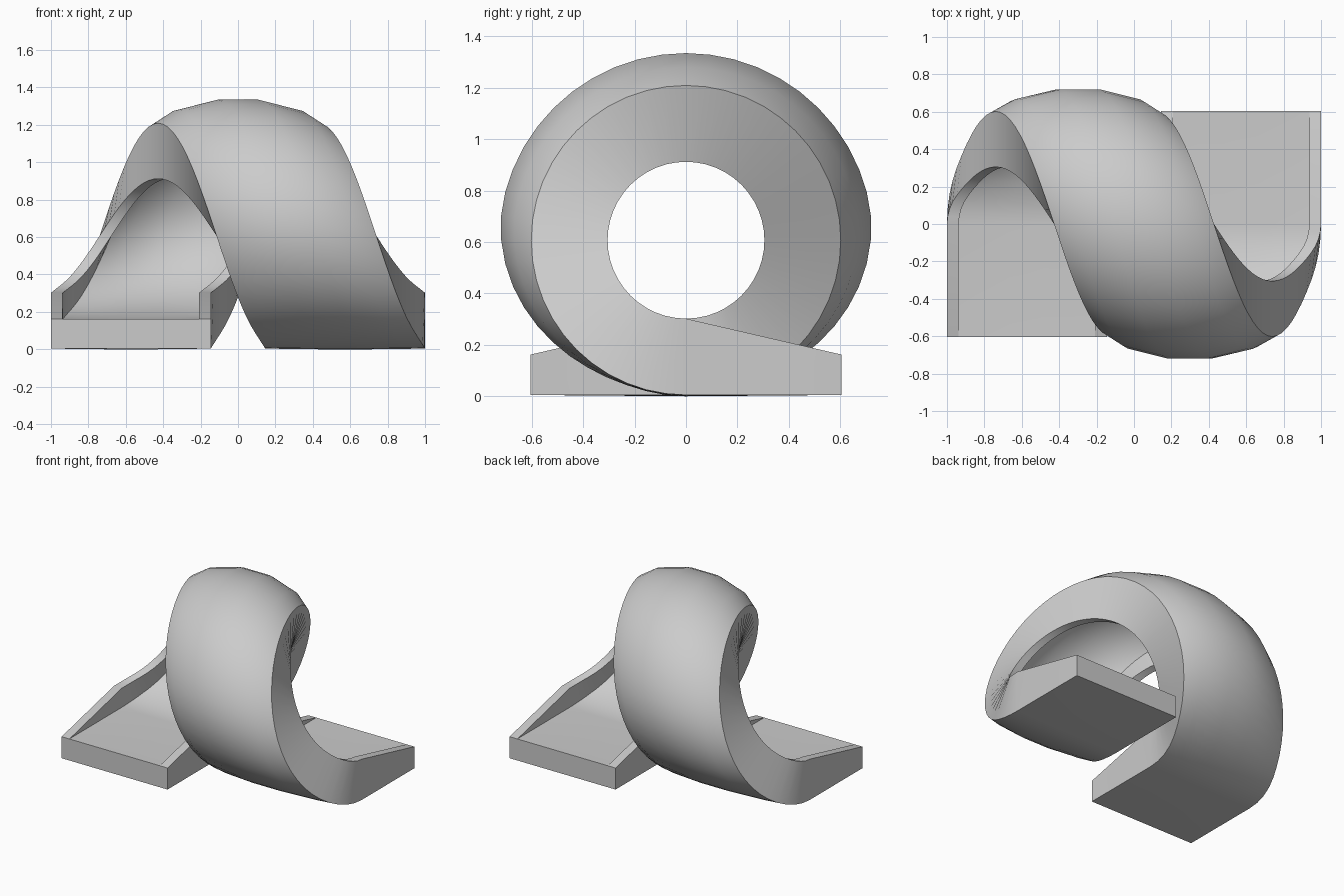
import bpy, bmesh
from math import sin, cos, pi, radians

if "Cube" in bpy.data.objects:
    bpy.data.objects.remove(bpy.data.objects["Cube"], do_unlink=True)

CENTRE_Z = 0.607
EDGE_R, RAIL_R, FLOOR_R = 0.602, 0.305, 0.445   # radii of underside edge, rail top, floor
HALF, RAIL_W, BULGE = 0.4275, 0.063, 0.132      # half width, rail width, belly depth
STEPS, LENGTH = 48, 0.605
EASE = radians(30)                              # turn over which the sideways drift starts
SPAN = [-1, -0.75, -0.25, 0.25, 0.75, 1]


def belly(s):
    return BULGE * (1 - s * s) ** 0.75


def section(swell, rail_r):
    """Closed channel profile as (sideways, radius) pairs."""
    inner = HALF - RAIL_W
    under = [(s * HALF, EDGE_R + swell * belly(s)) for s in SPAN]
    floor = [(s * inner, FLOOR_R + swell * belly(s)) for s in reversed(SPAN)]
    return (under + [(HALF, rail_r), (inner, rail_r)] + floor
            + [(-inner, rail_r), (-HALF, rail_r)])


def drift(angle):
    """Sideways travel from 0 to 1: steady, with a soft start and stop."""
    if angle > pi:
        return 1 - drift(2 * pi - angle)
    if angle < EASE:
        return angle ** 2 / (2 * EASE) / (2 * pi - EASE)
    return (angle - EASE / 2) / (2 * pi - EASE)


def swelling(angle):
    """Belly strength: slight at the ramps, full over the top."""
    k = (min(angle, 2 * pi - angle) - radians(15)) / radians(90)
    k = min(1, max(0, k))
    return 0.04 + 0.96 * k * k * (3 - 2 * k)


def station(angle, swell, shift=0.0, rail_r=RAIL_R):
    """Place the profile on the loop, or on the straight ramps by shift."""
    x0 = (1 - HALF) * (2 * drift(angle) - 1)
    return [(x0 + x, shift + r * sin(angle), CENTRE_Z - r * cos(angle))
            for x, r in section(swell, rail_r)]


# Entry ramp, one helical turn, exit ramp
turns = [2 * pi * i / STEPS for i in range(STEPS + 1)]
path = [station(0, 0, -LENGTH, FLOOR_R)]
path += [station(a, swelling(a)) for a in turns]
path += [station(2 * pi, 0, LENGTH, FLOOR_R)]

bm = bmesh.new()
rings = [[bm.verts.new(p) for p in ring] for ring in path]
for a, b in zip(rings, rings[1:]):
    n = len(a)
    for i in range(n):
        j = (i + 1) % n
        bm.faces.new((a[i], a[j], b[j], b[i]))
bm.faces.new(rings[0])
bm.faces.new(rings[-1])
bmesh.ops.remove_doubles(bm, verts=bm.verts, dist=0.0001)
bmesh.ops.recalc_face_normals(bm, faces=bm.faces)

mesh = bpy.data.meshes.new("loop_track")
bm.to_mesh(mesh)
bm.free()
track = bpy.data.objects.new("loop_track", mesh)
bpy.context.collection.objects.link(track)

# Plain grey finish
grey = bpy.data.materials.new("plain_grey")
grey.use_nodes = True
colour = (0.6, 0.6, 0.6, 1)
grey.diffuse_color = colour
grey.node_tree.nodes["Principled BSDF"].inputs["Base Color"].default_value = colour
mesh.materials.append(grey)

bpy.ops.object.select_all(action="DESELECT")
track.select_set(True)
bpy.context.view_layer.objects.active = track
bpy.ops.object.shade_smooth_by_angle(angle=radians(35))
